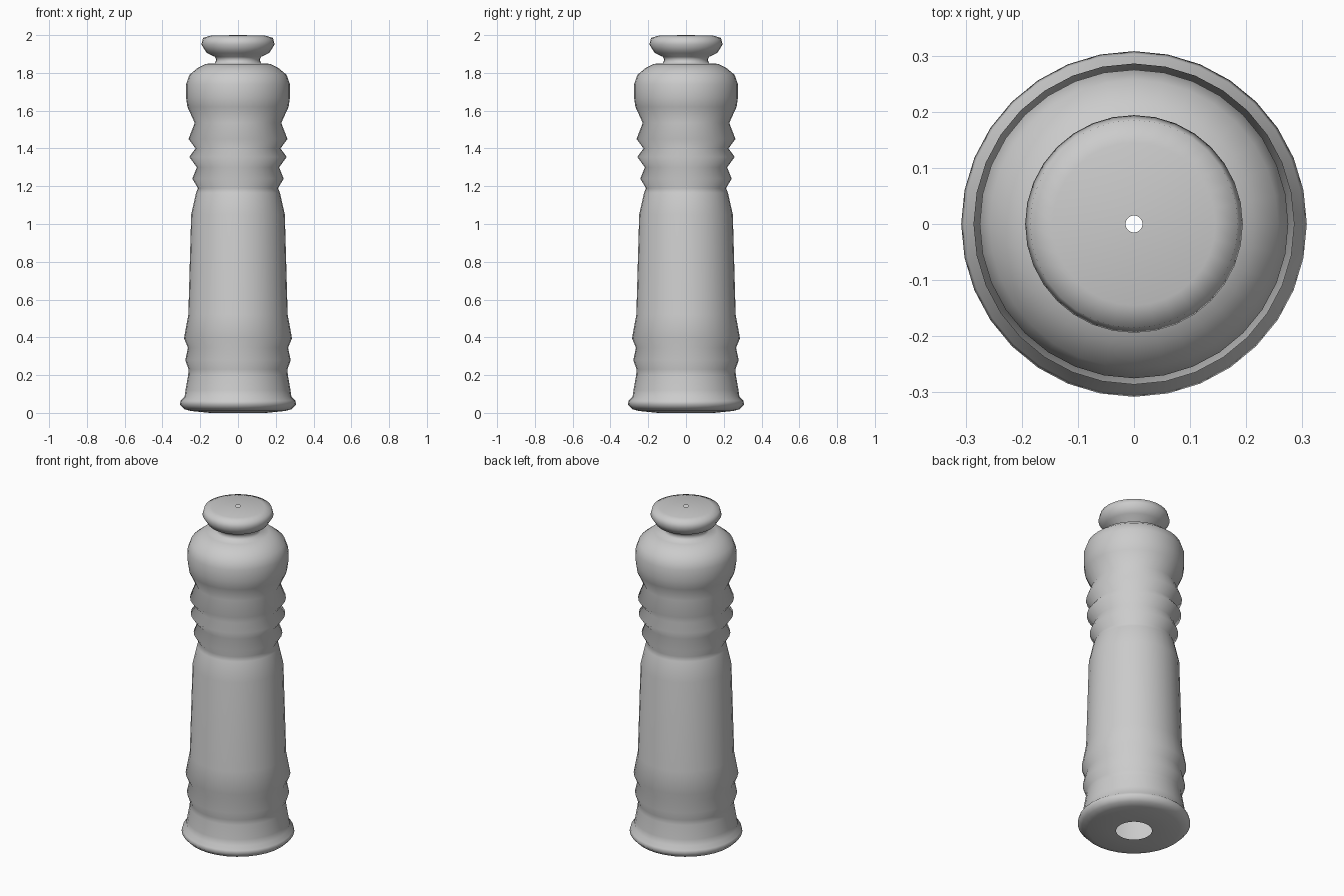
import bpy, math

SIDES = 32

# Turned outline (radius, height) from the underside opening to the top pin hole
PROFILE = [
    # foot
    (0.098, 0.0), (0.15, 0.0), (0.25, 0.01), (0.285, 0.02), (0.308, 0.045),
    (0.303, 0.065), (0.283, 0.085), (0.278, 0.12),
    # lower rings
    (0.264, 0.20), (0.262, 0.23), (0.279, 0.28), (0.265, 0.345), (0.286, 0.395),
    # shaft
    (0.263, 0.52), (0.248, 1.05), (0.222, 1.165), (0.212, 1.19),
    # upper rings
    (0.242, 1.24), (0.218, 1.30), (0.258, 1.355), (0.225, 1.40), (0.262, 1.45),
    (0.229, 1.535),
    # head
    (0.268, 1.62), (0.275, 1.67), (0.275, 1.74), (0.257, 1.79), (0.215, 1.825),
    (0.17, 1.848), (0.122, 1.85),
    # neck and knob
    (0.115, 1.87), (0.122, 1.885), (0.165, 1.905), (0.194, 1.95),
    (0.185, 1.985), (0.145, 1.997), (0.015, 2.0),
]


def lathe(name, profile, sides):
    verts, faces = [], []
    for r, z in profile:
        for i in range(sides):
            a = 2 * math.pi * i / sides
            verts.append((r * math.cos(a), r * math.sin(a), z))
    for j in range(len(profile) - 1):
        for i in range(sides):
            k = (i + 1) % sides
            a, b = j * sides, (j + 1) * sides
            faces.append((a + i, a + k, b + k, b + i))
    mesh = bpy.data.meshes.new(name)
    mesh.from_pydata(verts, [], faces)
    mesh.shade_smooth()
    obj = bpy.data.objects.new(name, mesh)
    bpy.context.collection.objects.link(obj)
    return obj


# One continuous turned shell, open at both ends
lathe("turned_mill_body", PROFILE, SIDES)
